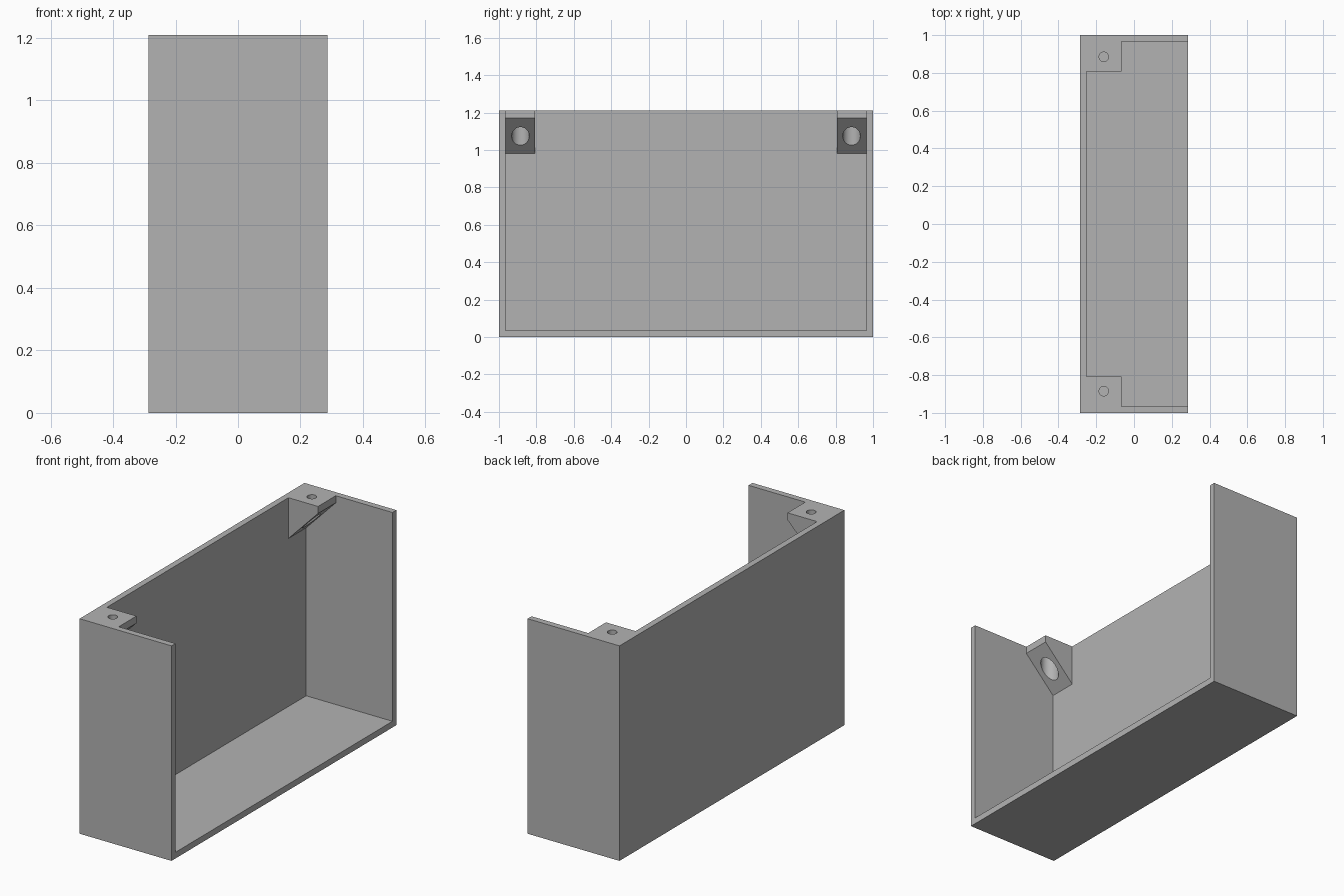
import bpy
import bmesh
from mathutils import Matrix, Vector

HX, HY, H, WALL = 0.286, 1.0, 1.21, 0.035
LUG_X, LUG_Y = -0.067, 0.807      # inner faces of the corner lugs
HOLE_X, HOLE_Y = -0.16, 0.885
OVER = 0.2                        # how far cutters overshoot

if "Cube" in bpy.data.objects:
    bpy.data.objects.remove(bpy.data.objects["Cube"], do_unlink=True)

grey = bpy.data.materials.new("plain_grey")
grey.use_nodes = True
COLOUR = (0.45, 0.45, 0.45, 1)
grey.diffuse_color = COLOUR
grey.node_tree.nodes["Principled BSDF"].inputs["Base Color"].default_value = COLOUR


def add_object(name, bm, helper=True):
    bmesh.ops.recalc_face_normals(bm, faces=bm.faces)
    mesh = bpy.data.meshes.new(name)
    bm.to_mesh(mesh)
    bm.free()
    mesh.materials.append(grey)
    obj = bpy.data.objects.new(name, mesh)
    bpy.context.collection.objects.link(obj)
    obj.hide_render = helper
    return obj


def prism(name, profile, y0, y1, helper=True):
    """Extrude an x-z profile along y."""
    bm = bmesh.new()
    face = bm.faces.new([bm.verts.new((x, y0, z)) for x, z in profile])
    ext = bmesh.ops.extrude_face_region(bm, geom=[face])["geom"]
    verts = [v for v in ext if isinstance(v, bmesh.types.BMVert)]
    bmesh.ops.translate(bm, verts=verts, vec=Vector((0, y1 - y0, 0)))
    return add_object(name, bm, helper)


def rect(x0, x1, z0, z1):
    return [(x0, z0), (x1, z0), (x1, z1), (x0, z1)]


def upright_cylinder(name, x, y, z0, z1, radius):
    bm = bmesh.new()
    bmesh.ops.create_cone(bm, cap_ends=True, segments=48, radius1=radius,
                          radius2=radius, depth=z1 - z0,
                          matrix=Matrix.Translation((x, y, (z0 + z1) / 2)))
    return add_object(name, bm)


def cut(target, cutters):
    """Subtract the cutters, then remove them."""
    for cutter in cutters:
        mod = target.modifiers.new("cut", 'BOOLEAN')
        mod.operation, mod.solver, mod.object = 'DIFFERENCE', 'EXACT', cutter
    bpy.context.view_layer.update()
    graph = bpy.context.evaluated_depsgraph_get()
    mesh = bpy.data.meshes.new_from_object(target.evaluated_get(graph))
    target.modifiers.clear()
    target.data = mesh
    for cutter in cutters:
        bpy.data.objects.remove(cutter, do_unlink=True)


# Outer block and the cavity, open at the top and on one long side
shell = prism("open_housing", rect(-HX, HX, 0, H), -HY, HY, helper=False)
cavity = prism("cavity", rect(-HX + WALL, HX + OVER, WALL, H + OVER),
               -HY + WALL, HY - WALL)

# Corner lugs with a sloped underside are left standing in the cavity
SLOPE_TOP = H - 0.04
BACK = -HX - OVER
slope_low = SLOPE_TOP - 1.03 * (LUG_X - BACK)
lug_profile = [(LUG_X, SLOPE_TOP), (LUG_X, H + 2 * OVER),
               (BACK, H + 2 * OVER), (BACK, slope_low)]
cut(cavity, [prism("lug", lug_profile, s * LUG_Y, s * (HY + OVER))
             for s in (-1, 1)])
cut(shell, [cavity])

# Screw holes: narrow through the top, wide from below
holes = []
for s in (-1, 1):
    holes.append(upright_cylinder("screw_hole", HOLE_X, s * HOLE_Y, 0.9, H + OVER, 0.025))
    holes.append(upright_cylinder("head_recess", HOLE_X, s * HOLE_Y, 0.9, SLOPE_TOP, 0.047))
cut(shell, holes)

# Smooth hole walls, sharp edges elsewhere
bpy.ops.object.select_all(action='DESELECT')
shell.select_set(True)
bpy.context.view_layer.objects.active = shell
bpy.ops.object.shade_smooth_by_angle(angle=0.5)
shell.data.name = "open_housing"
